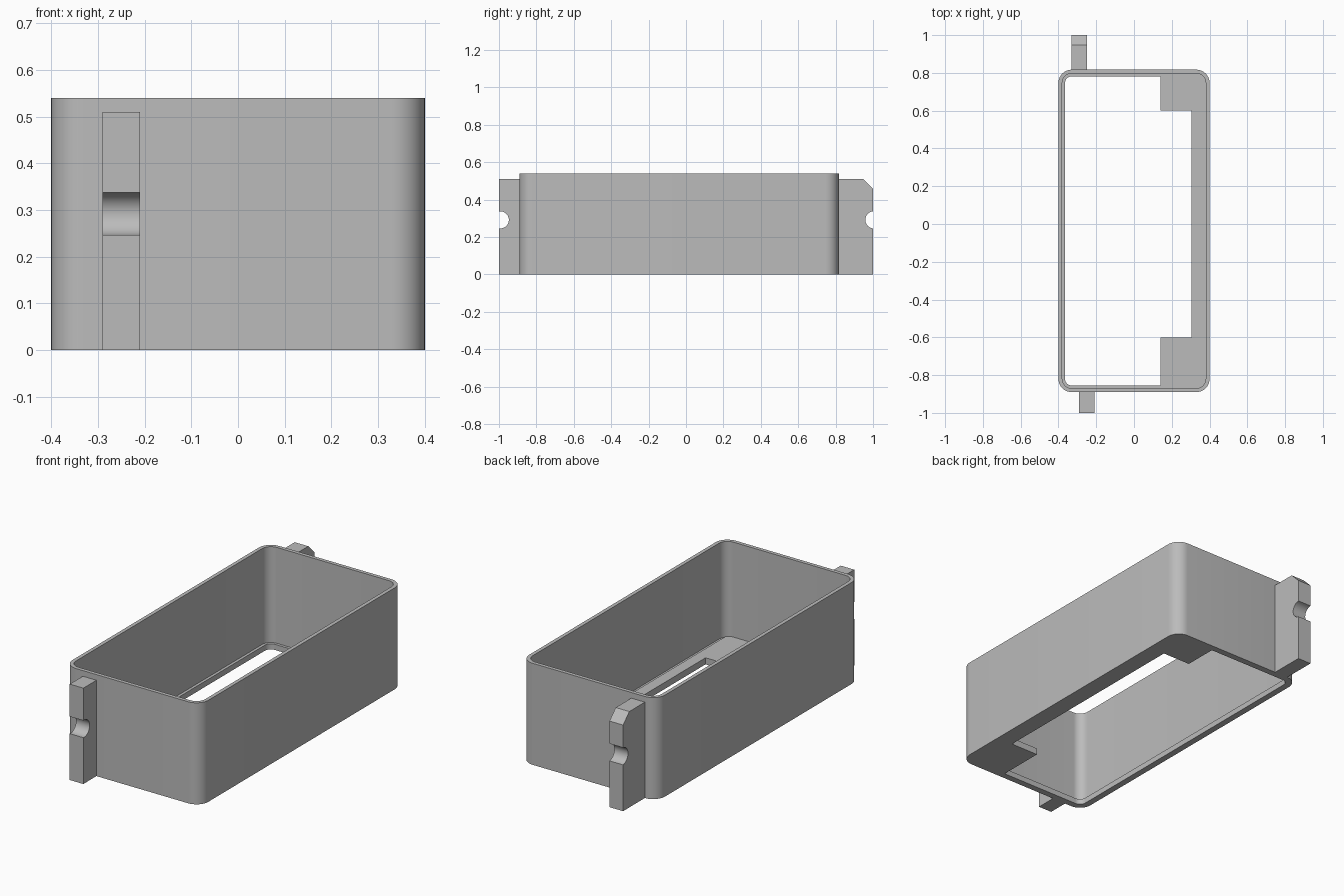
import bpy, bmesh, math

cube = bpy.data.objects.get("Cube")
if cube:
    bpy.data.objects.remove(cube, do_unlink=True)

grey = bpy.data.materials.new("plain grey")
grey.use_nodes = True
colour = (0.5, 0.5, 0.5, 1)
grey.diffuse_color = colour
grey.node_tree.nodes["Principled BSDF"].inputs["Base Color"].default_value = colour

HALF, FRONT, BACK, HEIGHT = 0.4, -0.89, 0.817, 0.54
WALL, LIP, RADIUS, FLOOR = 0.02, 0.035, 0.07, 0.035


def finish(name, bm):
    bmesh.ops.recalc_face_normals(bm, faces=bm.faces)
    mesh = bpy.data.meshes.new(name)
    bm.to_mesh(mesh)
    bm.free()
    mesh.materials.append(grey)
    obj = bpy.data.objects.new(name, mesh)
    bpy.context.collection.objects.link(obj)
    bpy.ops.object.select_all(action='DESELECT')
    obj.select_set(True)
    bpy.context.view_layer.objects.active = obj
    bpy.ops.object.shade_smooth_by_angle(angle=math.radians(30))
    return obj


def rounded_loop(inset, steps=10):
    """Rounded rectangle, offset inwards from the outer wall."""
    r = RADIUS - inset
    corners = [(HALF, BACK), (-HALF, BACK), (-HALF, FRONT), (HALF, FRONT)]
    points = []
    for i, (cx, cy) in enumerate(corners):
        cx -= math.copysign(RADIUS, cx)
        cy -= math.copysign(RADIUS, cy)
        for s in range(steps + 1):
            a = math.pi / 2 * (i + s / steps)
            points.append((cx + r * math.cos(a), cy + r * math.sin(a)))
    return points


def prism(name, points, direction):
    """Extrude a closed outline of 3D points."""
    bm = bmesh.new()
    face = bm.faces.new([bm.verts.new(p) for p in points])
    out = bmesh.ops.extrude_face_region(bm, geom=[face], use_keep_orig=True)
    moved = [v for v in out["geom"] if isinstance(v, bmesh.types.BMVert)]
    bmesh.ops.translate(bm, verts=moved, vec=direction)
    return finish(name, bm)


# Frame: rounded wall with a narrow ledge around the base
bm = bmesh.new()
section = [(0, 0), (0, HEIGHT), (WALL, HEIGHT), (WALL, 0.03), (LIP, 0.03), (LIP, 0)]
rings = [[bm.verts.new((x, y, z)) for x, y in rounded_loop(inset)] for inset, z in section]
for k, ring in enumerate(rings):
    nxt = rings[(k + 1) % len(rings)]
    for i in range(len(ring)):
        j = (i + 1) % len(ring)
        bm.faces.new((ring[i], ring[j], nxt[j], nxt[i]))
finish("case_wall", bm)

# Partial floor: side strip with a wide pad at each end
floor = [(0.365, 0.8), (0.14, 0.8), (0.14, 0.6), (0.305, 0.6),
         (0.305, -0.6), (0.14, -0.6), (0.14, -0.87), (0.365, -0.87)]
prism("floor_bracket", [(x, y, 0) for x, y in floor], (0, 0, FLOOR))


# Upright end tabs, each with a round notch in the outer edge
def tab(name, x, side, root, centre, chamfer):
    r, zc, top = 0.046, 0.292, 0.51
    a = math.acos((1 - centre) / r)
    arc = [a + (2 * math.pi - 2 * a) * s / 16 for s in range(17)]
    outline = [(root, 0), (1, 0)]
    outline += [(centre + r * math.cos(t), zc + r * math.sin(t)) for t in reversed(arc)]
    outline += [(1, top - chamfer), (1 - chamfer, top)] if chamfer else [(1, top)]
    outline.append((root, top))
    prism(name, [(x, side * y, z) for y, z in outline], (0.08, 0, 0))


tab("front_tab", -0.29, -1, 0.88, 0.993, 0)
tab("back_tab", -0.33, 1, 0.8, 1.005, 0.052)
